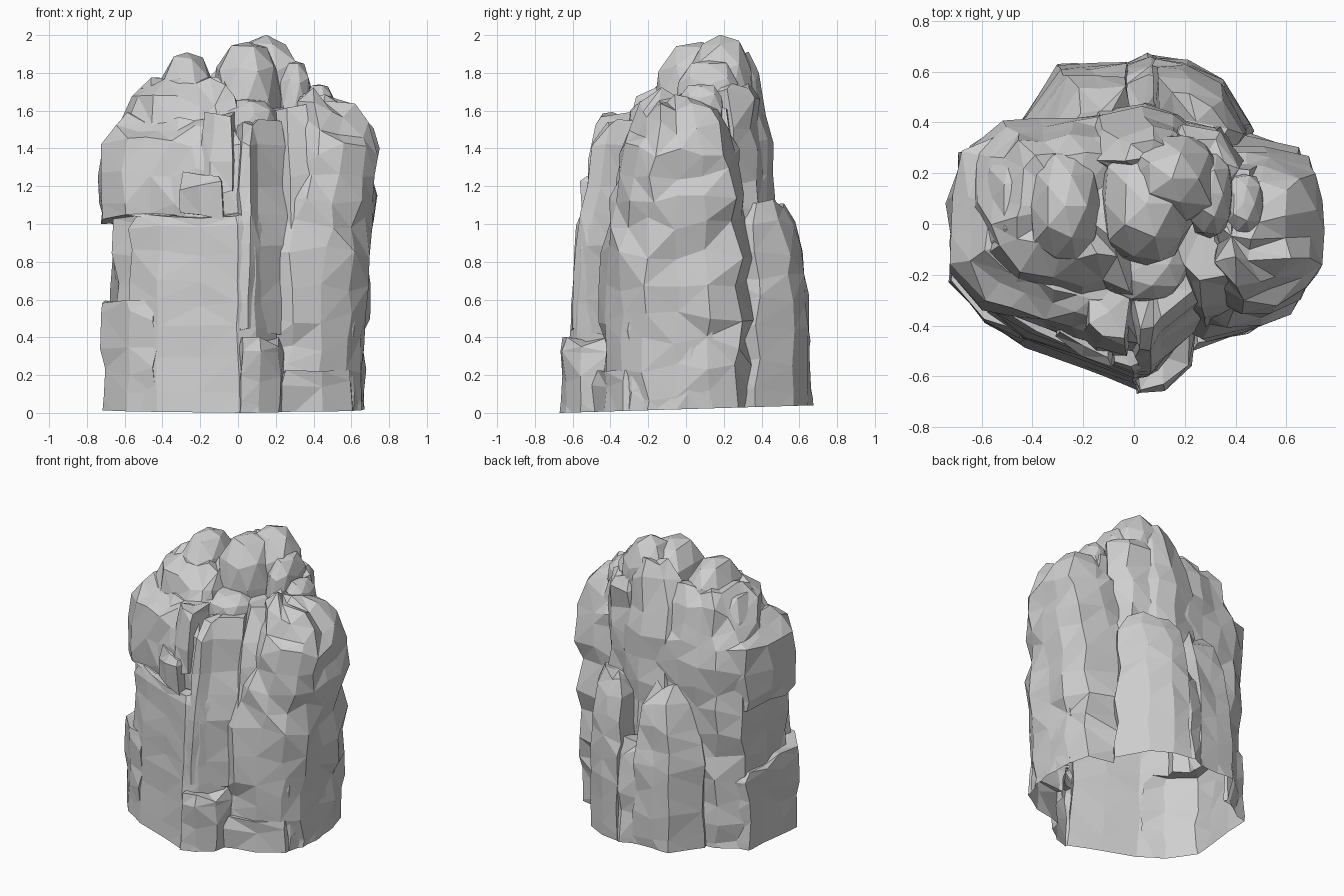
import bpy, bmesh, math, random
from mathutils import Vector

if "Cube" in bpy.data.objects:
    bpy.data.objects.remove(bpy.data.objects["Cube"], do_unlink=True)

random.seed(7)

# One plain stone colour
stone = bpy.data.materials.new("stone grey")
stone.use_nodes = True
grey = (0.62, 0.62, 0.62, 1)
stone.diffuse_color = grey
stone.node_tree.nodes["Principled BSDF"].inputs["Base Color"].default_value = grey

# Overlapping masses are gathered here and fused into one skin at the end
masses = bpy.data.collections.new("rock masses")
bpy.context.scene.collection.children.link(masses)
GROUND = -0.06


def finish(bm, name):
    """Triangulate into flat facets and add the mass to the collection."""
    bmesh.ops.triangulate(bm, faces=bm.faces[:])
    bmesh.ops.recalc_face_normals(bm, faces=bm.faces[:])
    mesh = bpy.data.meshes.new(name)
    bm.to_mesh(mesh)
    bm.free()
    mesh.materials.append(stone)
    masses.objects.link(bpy.data.objects.new(name, mesh))


def resample(points, spacing, closed):
    """Insert evenly spaced points along a coarse path."""
    result = []
    following = points[1:] + (points[:1] if closed else [])
    for start, end in zip(points, following):
        start, end = Vector(start), Vector(end)
        length = (end - start).length if closed else abs(end.x - start.x)
        steps = max(1, round(length / spacing))
        result += [start.lerp(end, i / steps) for i in range(steps)]
    return result if closed else result + [Vector(points[-1])]


def column(name, outline, levels, rough=0.016):
    """Loft a plan outline through levels of (height, scale, shift x, shift y)."""
    plan = resample(outline, 0.16, True)
    middle = sum((Vector(p) for p in outline), Vector((0, 0))) / len(outline)
    bm = bmesh.new()
    rings = []
    for z, scale, dx, dy in resample(levels, 0.15, False):
        swell = scale * random.uniform(1 - rough, 1 + rough)
        ring = []
        for p in plan:
            q = middle + (p - middle) * swell + Vector((dx, dy))
            wobble = [random.uniform(-rough, rough) for axis in "xyz"]
            ring.append(bm.verts.new((q.x + wobble[0], q.y + wobble[1], z + 2 * wobble[2])))
        rings.append(ring)
    for low, high in zip(rings, rings[1:]):
        for i in range(len(low)):
            j = (i + 1) % len(low)
            bm.faces.new((low[i], low[j], high[j], high[i]))
    caps = [bm.faces.new(rings[0]), bm.faces.new(rings[-1])]
    bmesh.ops.poke(bm, faces=caps)
    finish(bm, name)


def lobe(name, centre, radii, rough=0.04):
    """Blunt, faceted boulder."""
    bm = bmesh.new()
    bmesh.ops.create_icosphere(bm, subdivisions=2, radius=1)
    for v in bm.verts:
        # Push the sphere towards a rounded box
        v.co /= sum(abs(c) ** 2.7 for c in v.co) ** (1 / 2.7)
        size = random.uniform(1 - rough, 1 + rough)
        v.co = Vector(centre) + Vector(a * b for a, b in zip(v.co, radii)) * size
    finish(bm, name)


def upright(bottom, top, taper=0.85, lean=0.0):
    """Levels for a straight block with a worn top edge."""
    return [(bottom, 1, 0, 0), (top - 0.06, 0.98, 0, lean), (top, taper, 0, lean)]


# Main masses, left and right of the front groove
column("right_shoulder",
       [(.1, -.38), (.27, -.46), (.45, -.42), (.6, -.35), (.68, -.22),
        (.69, .12), (.64, .29), (.42, .35), (.1, .38)],
       [(GROUND, .93, -.02, 0), (.5, .97, 0, 0), (.85, .98, 0, 0), (1.15, .86, .07, .01),
        (1.4, .72, .12, .02), (1.5, .63, .1, .02), (1.6, .47, .05, .02), (1.68, .26, -.03, .02)], .022)
column("groove_wall", [(.1, -.25), (.27, -.42), (.45, -.36), (.52, .15), (.1, .25)],
       [(.5, 1, 0, 0), (1.1, 1, 0, .03), (1.42, .97, 0, .09), (1.62, .78, 0, .12)])
column("left_body",
       [(.1, -.4), (-.2, -.38), (-.5, -.3), (-.64, -.2), (-.66, .05),
        (-.63, .28), (-.5, .38), (-.1, .41), (.1, .4)],
       [(GROUND, 1.02, 0, 0), (.5, 1, 0, 0), (1, 1.05, 0, 0), (1.42, .98, 0, .01),
        (1.52, .84, .01, .03), (1.66, .74, .02, .04), (1.75, .5, .04, .05)], .02)

# Overhanging brow with two blocks hanging from it
column("left_brow",
       [(-.73, -.2), (-.73, .08), (-.67, .28), (-.5, .35), (-.1, .1), (0, -.3), (.02, -.5),
        (-.12, -.48), (-.35, -.41), (-.6, -.33)],
       [(1.02, .95, 0, 0), (1.08, .99, 0, 0), (1.28, .99, 0, .01), (1.44, .99, 0, .03),
        (1.5, .84, .02, .06), (1.56, .7, .04, .08)])
column("brow_block", [(-.2, -.45), (-.14, -.51), (-.03, -.53), (0, -.3), (-.18, -.3)],
       upright(1.17, 1.57, .8, .05))
column("hanging_block", [(-.31, -.44), (-.2, -.51), (-.09, -.55), (-.05, -.3), (-.28, -.3)],
       upright(1.03, 1.26))

# Front buttress and the thin ridge beside the groove
column("front_panel",
       [(-.58, -.35), (-.42, -.45), (-.2, -.53), (0, -.61), (.09, -.57),
        (.2, -.43), (.1, -.2), (-.5, -.1)],
       [(GROUND, 1.03, 0, -.04), (.45, 1, 0, 0), (.98, .98, 0, .02), (1.05, .9, 0, .02)], .01)
column("front_ridge",
       [(.01, -.6), (.06, -.6), (.11, -.54), (.27, -.4), (.2, -.2), (-.1, -.2)],
       [(.43, 1, 0, 0), (.9, 1, 0, .01), (1.2, .97, 0, .08),
        (1.42, .95, 0, .1), (1.54, .75, 0, .14)], .01)

# Foot blocks
column("left_foot", [(-.72, -.22), (-.58, -.39), (-.44, -.46), (-.4, -.2), (-.4, .36), (-.68, .28)],
       upright(GROUND, .57, .92))
column("front_foot", [(0, -.6), (.02, -.66), (.12, -.65), (.22, -.57), (.24, -.4), (.02, -.4)],
       upright(GROUND, .38))
column("right_foot", [(.23, -.49), (.45, -.43), (.6, -.34), (.63, .1), (.2, .1)],
       upright(GROUND, .21, .94))
column("side_foot", [(.5, -.37), (.61, -.3), (.66, -.1), (.65, .15), (.4, .1)],
       upright(GROUND, .66, .88))

# Back buttresses with a cleft, and the tall ridges above them
column("back_left_buttress",
       [(.08, .3), (.07, .65), (.2, .64), (.35, .56), (.46, .38), (.35, .2)],
       [(GROUND, 1, 0, 0), (.6, .98, 0, 0), (.85, .93, 0, -.01), (1, .85, 0, -.04), (1.1, .55, 0, -.05)])
column("back_right_buttress",
       [(0, .3), (-.03, .63), (-.3, .62), (-.43, .42), (-.35, .2)],
       [(GROUND, 1, 0, 0), (.6, .97, 0, 0), (.85, .9, .02, -.03), (1, .78, .05, -.05), (1.11, .45, .06, -.07)])
column("back_middle_block", [(-.08, .3), (-.05, .63), (.06, .67), (.14, .64), (.12, .3)],
       upright(GROUND, .72, .7, -.04))
column("back_ridge",
       [(-.22, .3), (-.13, .43), (.04, .47), (.17, .44), (.32, .3), (.1, .1)],
       [(.5, 1, 0, 0), (1.1, 1, 0, 0), (1.45, .98, 0, 0), (1.6, .9, 0, -.04),
        (1.78, .75, .02, -.06), (1.88, .4, .02, -.06)])
column("back_side_ridge", [(.18, .41), (.33, .38), (.42, .25), (.3, .05), (.1, .2)],
       upright(.5, 1.74, .7, -.02), .02)

# Rounded crown
lobe("front_crown", (.05, .08, 1.66), (.18, .24, .3))
lobe("rear_crown", (.15, .18, 1.64), (.19, .18, .35))
lobe("left_crown", (-.27, .07, 1.6), (.145, .23, .3))
lobe("left_shoulder", (-.43, .07, 1.42), (.17, .25, .31))
lobe("right_crown_knob", (.3, .12, 1.62), (.09, .17, .25))
lobe("right_small_knob", (.43, .08, 1.6), (.08, .12, .14))
lobe("crown_front_knob", (.04, -.16, 1.52), (.17, .15, .14))

# Fuse the masses into a single skin
parts = list(masses.objects)
rock = bpy.data.objects.new("rock", parts[0].data)
bpy.context.collection.objects.link(rock)
masses.objects.unlink(parts[0])
union = rock.modifiers.new("fuse", 'BOOLEAN')
union.operation = 'UNION'
union.operand_type = 'COLLECTION'
union.collection = masses
union.solver = 'EXACT'
union.use_self = True
graph = bpy.context.evaluated_depsgraph_get()
skin = bpy.data.meshes.new_from_object(rock.evaluated_get(graph))
rock.modifiers.clear()
rock.data = skin
for part in parts:
    bpy.data.objects.remove(part, do_unlink=True)
bpy.data.collections.remove(masses)

# Trim the foot along a slightly tilted ground plane, leaving it open
bm = bmesh.new()
bm.from_mesh(skin)
bmesh.ops.bisect_plane(bm, geom=bm.verts[:] + bm.edges[:] + bm.faces[:],
                       plane_co=(0, -.5, .005), plane_no=(0, -.03, 1), clear_inner=True)

# Keep only the outer shell, dropping enclosed pockets
islands, waiting = [], set(bm.verts)
while waiting:
    island, front = set(), [waiting.pop()]
    while front:
        v = front.pop()
        island.add(v)
        near = {e.other_vert(v) for e in v.link_edges} & waiting
        waiting -= near
        front += near
    islands.append(island)
shell = max(islands, key=len)
bmesh.ops.delete(bm, geom=[v for v in bm.verts if v not in shell], context='VERTS')
bm.to_mesh(skin)
bm.free()
skin.name = "rock"
